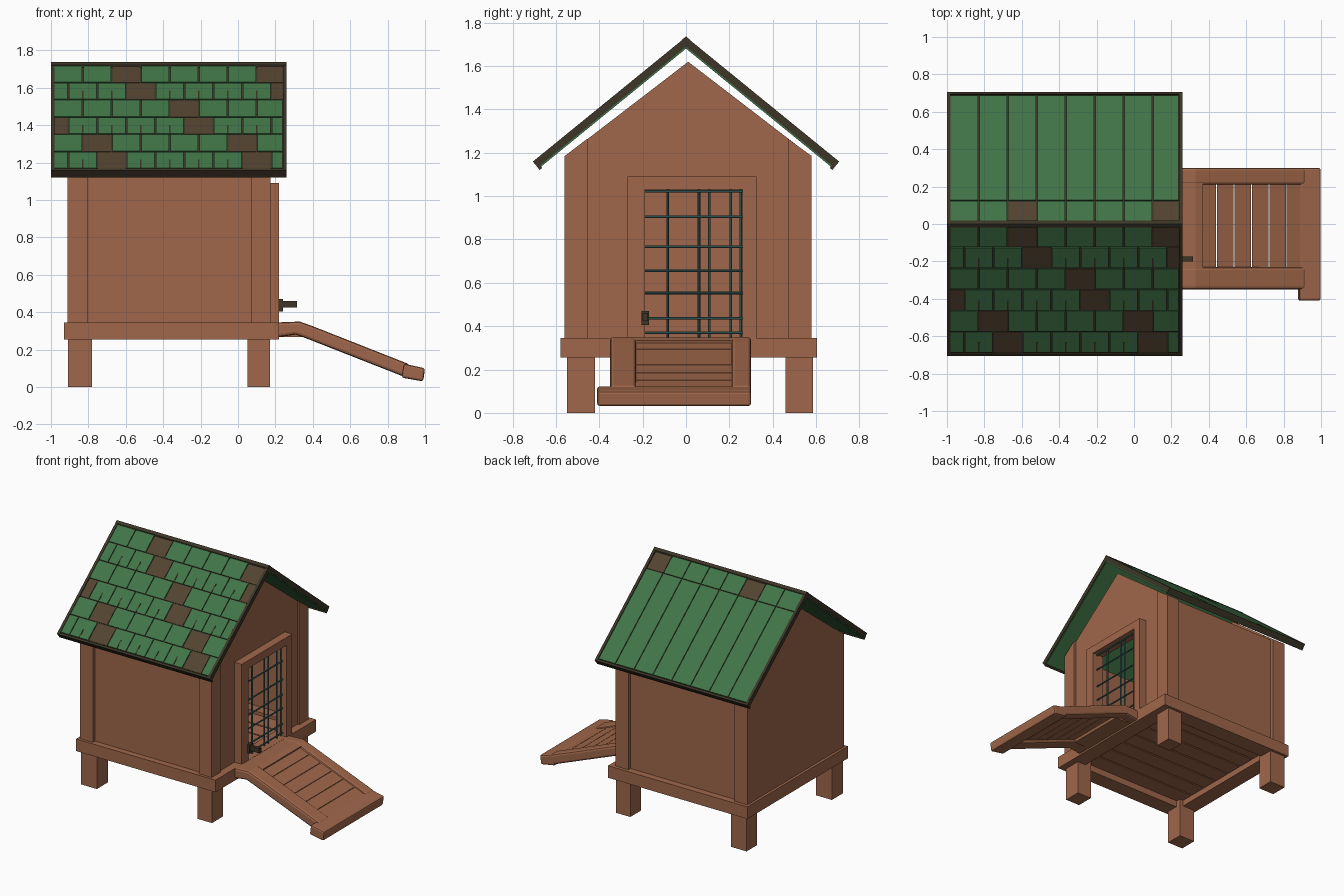
import bpy, bmesh, math
from mathutils import Vector

if "Cube" in bpy.data.objects:
    bpy.data.objects.remove(bpy.data.objects["Cube"])


def material(name, rgb):
    m = bpy.data.materials.new(name)
    m.use_nodes = True
    m.diffuse_color = (*rgb, 1)
    m.node_tree.nodes["Principled BSDF"].inputs["Base Color"].default_value = (*rgb, 1)
    return m


WOOD = material("warm wood", (0.35, 0.136, 0.07))
GREEN = material("green shingle", (0.052, 0.175, 0.064))
TRIM = material("dark roof trim", (0.045, 0.036, 0.02))
BARE = material("bare roof board", (0.085, 0.056, 0.03))
WIRE = material("teal wire", (0.045, 0.13, 0.12))


def finish(name, bm, mat, recalc=True):
    if recalc:
        bmesh.ops.recalc_face_normals(bm, faces=bm.faces)
    me = bpy.data.meshes.new(name)
    bm.to_mesh(me)
    bm.free()
    me.materials.append(mat)
    ob = bpy.data.objects.new(name, me)
    bpy.context.collection.objects.link(ob)
    return ob


def add_prism(bm, points, offset):
    """Closed prism from a planar outline swept by offset."""
    a = [bm.verts.new(p) for p in points]
    b = [bm.verts.new(Vector(p) + Vector(offset)) for p in points]
    bm.faces.new(a)
    bm.faces.new(b[::-1])
    for i in range(len(a)):
        j = (i + 1) % len(a)
        bm.faces.new((a[i], b[i], b[j], a[j]))


def box(name, x, y, z, mat=WOOD):
    bm = bmesh.new()
    add_prism(bm, [(x[0], y[0], z[0]), (x[1], y[0], z[0]),
                   (x[1], y[1], z[0]), (x[0], y[1], z[0])], (0, 0, z[1] - z[0]))
    return finish(name, bm, mat)


def ramp_part(name, outline, y):
    bm = bmesh.new()
    add_prism(bm, [(px, y[0], pz) for px, pz in outline], (0, y[1] - y[0], 0))
    return finish(name, bm, WOOD)


def bevel(ob, width):
    mod = ob.modifiers.new("soft edges", "BEVEL")
    mod.width = width
    mod.segments = 2


def sheet(name, polygons, outward):
    """Thin one-sided wall facing outward."""
    bm = bmesh.new()
    for poly in polygons:
        f = bm.faces.new([bm.verts.new(p) for p in poly])
        f.normal_update()
        if f.normal.dot(Vector(outward)) < 0:
            f.normal_flip()
    return finish(name, bm, WOOD, recalc=False)


# Legs
for sx, x in (("back", (-0.91, -0.78)), ("front", (0.05, 0.17))):
    for sy, y in (("right", (-0.55, -0.42)), ("left", (0.46, 0.585))):
        box(f"{sx}_{sy}_leg", x, y, (0, 0.3))

# Base frame and floor planks
Z = (0.255, 0.345)
box("right_base_beam", (-0.93, 0.22), (-0.58, -0.46), Z)
box("left_base_beam", (-0.93, 0.22), (0.48, 0.605), Z)
box("back_base_beam", (-0.93, -0.81), (-0.46, 0.48), Z)
box("front_base_beam", (0.1, 0.22), (-0.46, 0.48), Z)
planks = 7
step = 0.94 / planks
for i in range(planks):
    y0 = -0.46 + i * step
    box(f"floor_plank_{i}", (-0.82, 0.11), (y0 + 0.005, y0 + step - 0.005), (0.3, 0.325))

# Walls
LOW, EAVE, PEAK = 0.345, 1.19, 1.62
YR, YL = -0.55, 0.57
XB, XF = -0.91, 0.16
sheet("right_wall", [[(XB, YR + 0.015, LOW), (XF, YR + 0.015, LOW),
                      (XF, YR + 0.015, EAVE), (XB, YR + 0.015, EAVE)]], (0, -1, 0))
sheet("left_wall", [[(XB, YL - 0.015, LOW), (XF, YL - 0.015, LOW),
                     (XF, YL - 0.015, EAVE), (XB, YL - 0.015, EAVE)]], (0, 1, 0))
sheet("back_wall", [[(XB, YR, LOW), (XB, YL, LOW), (XB, YL, EAVE),
                     (XB, 0.01, PEAK), (XB, YR, EAVE)]], (-1, 0, 0))
D0, D1, DT = -0.19, 0.26, 1.03
sheet("front_wall", [
    [(XF, YR, LOW), (XF, D0, LOW), (XF, D0, DT), (XF, YR, DT)],
    [(XF, D1, LOW), (XF, YL, LOW), (XF, YL, DT), (XF, D1, DT)],
    [(XF, YR, DT), (XF, YL, DT), (XF, YL, EAVE), (XF, 0.01, PEAK), (XF, YR, EAVE)],
], (1, 0, 0))

# Corner posts with sloping tops
for end, xa, xb in (("back", XB - 0.002, -0.805), ("front", 0.07, 0.175)):
    for side, yo, yi in (("right", -0.56, -0.455), ("left", 0.58, 0.47)):
        bm = bmesh.new()
        add_prism(bm, [(xa, yo, LOW), (xa, yi, LOW), (xa, yi, 1.265), (xa, yo, 1.185)],
                  (xb - xa, 0, 0))
        finish(f"{end}_{side}_corner_post", bm, WOOD)

# Door frame
FX = (0.13, 0.22)
box("door_right_jamb", FX, (-0.27, D0), (LOW, DT))
box("door_left_jamb", FX, (D1, 0.325), (LOW, DT))
box("door_lintel", FX, (-0.27, 0.325), (DT, 1.09))


# Wire mesh in the doorway
def wire(name, centre, length, along_y):
    bpy.ops.mesh.primitive_cylinder_add(
        vertices=6, radius=0.006, depth=length, location=centre,
        rotation=(math.pi / 2 if along_y else 0, 0, 0))
    ob = bpy.context.object
    ob.name = name
    ob.data.materials.append(WIRE)


for i, y in enumerate((-0.085, 0.06, 0.107, 0.207, 0.253)):
    wire(f"upright_wire_{i}", (0.175, y, 0.69), 0.69, False)
for i, z in enumerate((0.37, 0.437, 0.553, 0.655, 0.767, 0.905, 1.022)):
    wire(f"cross_wire_{i}", (0.185, 0.035, z), 0.46, True)

# Door latch
box("latch_plate", (0.2, 0.24), (-0.205, -0.17), (0.405, 0.47), TRIM)
box("latch_handle", (0.22, 0.315), (-0.2, -0.175), (0.425, 0.46), TRIM)

# Ramp with rails, landing, sunken slats and foot bar
rail = [(0.2, 0.345), (0.33, 0.35), (0.4, 0.325), (0.92, 0.12),
        (0.9, 0.05), (0.36, 0.262), (0.31, 0.28), (0.2, 0.265)]
for side, y in (("right", (-0.35, -0.23)), ("left", (0.21, 0.3))):
    bevel(ramp_part(f"ramp_{side}_rail", rail, y), 0.015)
ramp_part("ramp_landing", [(0.2, 0.343), (0.33, 0.348), (0.37, 0.335),
                           (0.35, 0.268), (0.2, 0.267)], (-0.24, 0.22))
slats = 6
for i in range(slats):
    xa = 0.35 + i * 0.56 / slats
    xb = xa + 0.56 / slats - 0.004
    za, zb = (0.325 - (x - 0.36) * 0.385 for x in (xa, xb))
    ramp_part(f"ramp_slat_{i}", [(xa, za), (xb, zb), (xb, zb - 0.04), (xa, za - 0.04)],
              (-0.235, 0.215))
bevel(ramp_part("ramp_foot_bar", [(0.885, 0.125), (1.0, 0.1), (0.99, 0.03), (0.875, 0.05)],
                (-0.41, 0.3)), 0.012)

# Roof, measured down the slope (s) and out from it (t)
ANGLE = math.atan2(0.57, 0.70)
RIDGE = 1.722
LENGTH = 0.903
X0, X1 = -1.0, 0.26


def slope_box(bm, side, x, s, t):
    def point(s_, t_):
        return (x[0], side * (s_ * math.cos(ANGLE) + t_ * math.sin(ANGLE)),
                RIDGE - s_ * math.sin(ANGLE) + t_ * math.cos(ANGLE))
    add_prism(bm, [point(s[0], t[0]), point(s[1], t[0]), point(s[1], t[1]), point(s[0], t[1])],
              (x[1] - x[0], 0, 0))


PITCH = 0.155
ROW = 0.146
GAP = 0.004
XS = -0.985
bare_spots = {(0, 2), (0, 7), (1, 3), (1, 8), (2, 4), (3, 0), (3, 5), (4, 1), (4, 6), (5, 2), (5, 7)}
for name, side in (("right", -1), ("left", 1)):
    slab, lining = bmesh.new(), bmesh.new()
    green, bare, slit = bmesh.new(), bmesh.new(), bmesh.new()
    slope_box(slab, side, (X0 + 0.01, X1 - 0.01), (0, LENGTH), (-0.022, 0))
    slope_box(slab, side, (X0, X0 + 0.02), (0, LENGTH), (-0.025, 0.01))
    slope_box(slab, side, (X1 - 0.02, X1), (0, LENGTH), (-0.025, 0.01))
    slope_box(slab, side, (X0, X1), (LENGTH - 0.015, LENGTH), (-0.04, 0.009))
    slope_box(lining, side, (X0 + 0.005, X1 - 0.005), (0.01, LENGTH - 0.015), (-0.032, -0.022))
    for row in range(6 if side < 0 else 2):
        shift = PITCH / 2 if row % 2 and side < 0 else 0
        s0 = 0.01 + row * ROW
        s1 = s0 + ROW if side < 0 or row == 0 else 0.886
        for col in range(9):
            xa = max(XS + col * PITCH - shift, XS)
            xb = min(XS + (col + 1) * PITCH - shift, X1 - 0.018)
            if xb - xa < 0.02:
                continue
            is_bare = (row, col) in bare_spots and (side < 0 or row == 0)
            slope_box(bare if is_bare else green, side, (xa + GAP, xb - GAP),
                      (s0 + GAP, s1 - GAP), (0, 0.004 if is_bare else 0.007))
            # Short slits in the staggered courses
            if side < 0 and row % 2 and xb - xa > 0.1 and not is_bare:
                mid = (xa + xb) / 2
                slope_box(slit, side, (mid - 0.004, mid + 0.004),
                          (s0 + ROW / 2, s1 - GAP), (0.006, 0.0085))
    finish(f"{name}_roof_board", slab, TRIM)
    finish(f"{name}_roof_lining", lining, GREEN)
    finish(f"{name}_shingles", green, GREEN)
    finish(f"{name}_bare_patches", bare, BARE)
    if side < 0:
        finish(f"{name}_shingle_slits", slit, TRIM)
    else:
        slit.free()

# Ridge cap
bm = bmesh.new()
add_prism(bm, [(X0, -0.018, 1.705), (X0, 0.018, 1.705), (X0, 0.018, 1.722),
               (X0, 0, 1.737), (X0, -0.018, 1.722)], (X1 - X0, 0, 0))
finish("ridge_cap", bm, TRIM)
